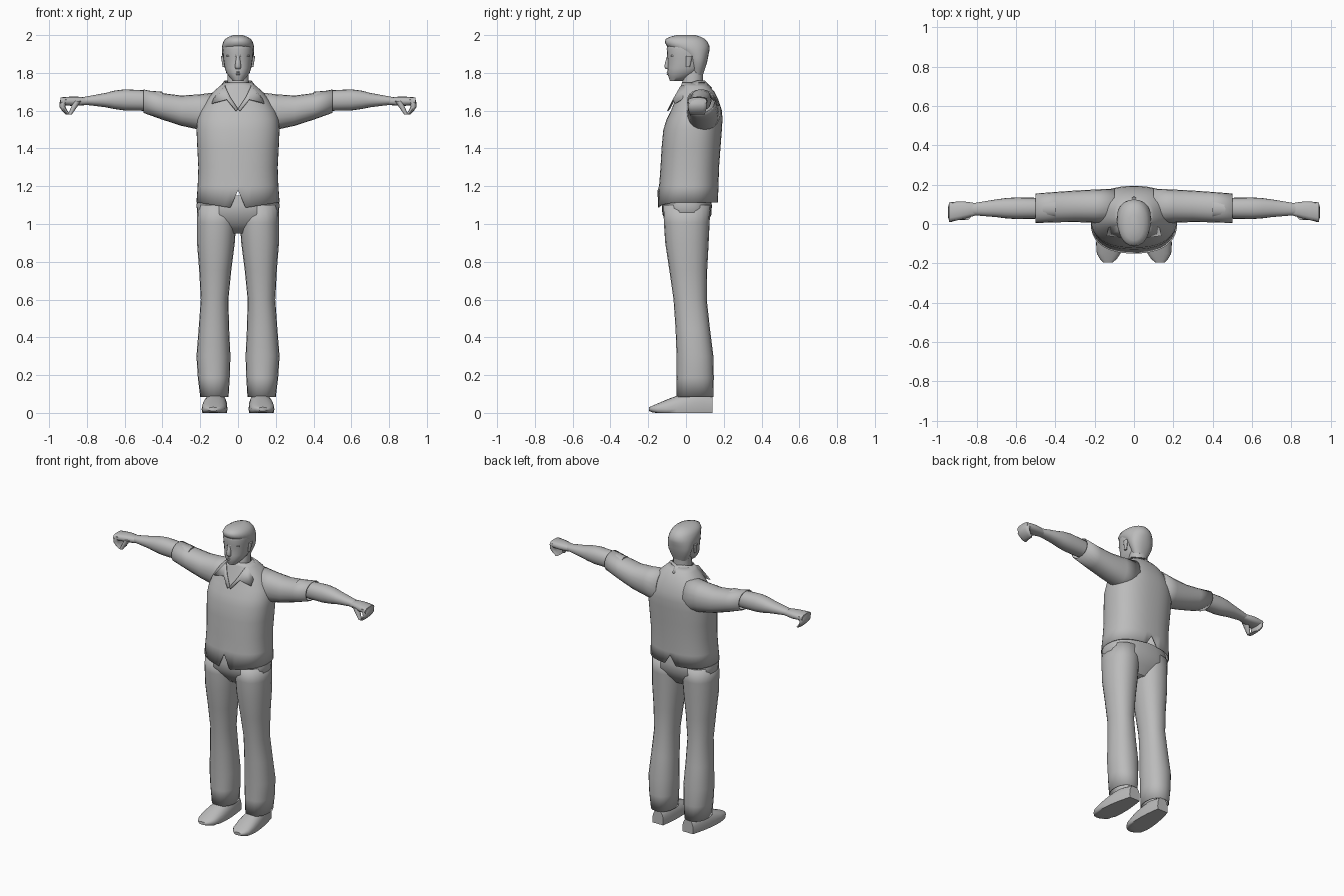
import bpy, bmesh
from math import cos, sin, tau, copysign
from mathutils import Vector

cube = bpy.data.objects.get("Cube")
if cube:
    bpy.data.objects.remove(cube, do_unlink=True)

GREY = (0.5, 0.5, 0.5, 1)
grey = bpy.data.materials.new("plain_grey")
grey.use_nodes = True
grey.diffuse_color = GREY
grey.node_tree.nodes["Principled BSDF"].inputs["Base Color"].default_value = GREY


def finish(name, bm, mirror=False, cloth=False):
    """Turn a bmesh into a smooth shaded object, optionally mirrored or given thickness."""
    bmesh.ops.recalc_face_normals(bm, faces=bm.faces)
    mesh = bpy.data.meshes.new(name)
    bm.to_mesh(mesh)
    bm.free()
    mesh.materials.append(grey)
    obj = bpy.data.objects.new(name, mesh)
    bpy.context.collection.objects.link(obj)
    bpy.ops.object.select_all(action="DESELECT")
    obj.select_set(True)
    bpy.context.view_layer.objects.active = obj
    bpy.ops.object.shade_smooth_by_angle(angle=0.9)
    if mirror:
        obj.modifiers.new("mirror", "MIRROR")
    if cloth:
        obj.modifiers.new("cloth", "SOLIDIFY").thickness = 0.006


# Each ring holds its position along the axis, then its centre and half sizes across it
def level(z, wide, front, back, x=0):
    return Vector((z, x, (front + back) / 2, wide, (back - front) / 2))


def limb(x, y, z, deep, tall):
    return Vector((x, y, z, deep, tall))


def foot(y, wide, top):
    sole = 0.02
    return Vector((y, 0.12 - y * 0.06, sole, wide, top - sole))


def refine(rings):
    """Add a smoothly interpolated ring between each pair of rings."""
    padded = [rings[0] * 2 - rings[1], *rings, rings[-1] * 2 - rings[-2]]
    result = []
    for before, start, end, after in zip(padded, padded[1:], padded[2:], padded[3:]):
        result += [start, ((start + end) * 9 - before - after) / 16]
    return result + [rings[-1]]


def rounded(value, power):
    return copysign(abs(value) ** (2 / power), value) if abs(value) > 1e-6 else 0.0


def loft(name, axis, *rings, sides=20, power=2.2, mirror=False, cloth=False, adjust=None):
    """Skin refined rings along an axis; cloth parts stay open at the ends."""
    bm = bmesh.new()
    loops = []
    for index, (t, a, b, size_a, size_b) in enumerate(refine(rings)):
        loop = []
        for k in range(sides):
            angle = tau * k / sides
            u = a + size_a * rounded(cos(angle), power)
            v = b + size_b * rounded(sin(angle), power)
            co = {"x": (t, u, v), "y": (u, t, v), "z": (u, v, t)}[axis]
            loop.append(bm.verts.new(adjust(index, *co) if adjust else co))
        loops.append(loop)
    for low, high in zip(loops, loops[1:]):
        for k in range(sides):
            n = (k + 1) % sides
            bm.faces.new((low[k], low[n], high[n], high[k]))
    if not cloth:
        bm.faces.new(loops[0])
        bm.faces.new(loops[-1])
    finish(name, bm, mirror, cloth)


# Shirt body: the hem dips at the front and has a slit at the middle of front and back
def cut_hem(index, x, y, z):
    if index == 0:
        dip = 0.035 * (1 - abs(x) / 0.22) if y < 0 else 0
        z = 1.18 if abs(x) < 0.001 else 1.115 - dip
    return x, y, z


loft("shirt_body", "z",
     level(z=1.1, wide=0.22, front=-0.15, back=0.17),
     level(z=1.3, wide=0.21, front=-0.135, back=0.175),
     level(z=1.5, wide=0.22, front=-0.12, back=0.19),
     level(z=1.6, wide=0.2, front=-0.08, back=0.19),
     level(z=1.7, wide=0.13, front=-0.04, back=0.15),
     level(z=1.75, wide=0.07, front=-0.02, back=0.1),
     sides=48, power=2.4, cloth=True, adjust=cut_hem)

# Short sleeves, open at the cuff
loft("sleeves", "x",
     limb(x=0.1, y=0.09, z=1.59, deep=0.09, tall=0.11),
     limb(x=0.3, y=0.09, z=1.6, deep=0.08, tall=0.08),
     limb(x=0.5, y=0.08, z=1.65, deep=0.075, tall=0.062),
     mirror=True, cloth=True)

# Collar and lapels: a folded strip from the nape to the bottom of the neckline
fold = [(0, 0.1, 1.76), (0.07, 0.06, 1.76), (0.07, -0.03, 1.73),
        (0.04, -0.06, 1.67), (0, -0.09, 1.61)]
edge = [(0, 0.14, 1.72), (0.11, 0.06, 1.71), (0.14, -0.06, 1.64),
        (0.06, -0.07, 1.66), (0.01, -0.1, 1.6)]
bm = bmesh.new()
inner, outer = [[bm.verts.new(point) for point in line] for line in (fold, edge)]
for k in range(len(fold) - 1):
    bm.faces.new((inner[k], inner[k + 1], outer[k + 1], outer[k]))
finish("collar", bm, mirror=True, cloth=True)

# Bare forearms and loosely closed hands
loft("forearms", "x",
     limb(x=0.4, y=0.08, z=1.65, deep=0.05, tall=0.05),
     limb(x=0.6, y=0.08, z=1.657, deep=0.055, tall=0.056),
     limb(x=0.7, y=0.08, z=1.656, deep=0.045, tall=0.038),
     limb(x=0.82, y=0.075, z=1.652, deep=0.03, tall=0.02),
     mirror=True)
loft("palms", "x",
     limb(x=0.8, y=0.075, z=1.65, deep=0.03, tall=0.02),
     limb(x=0.87, y=0.07, z=1.65, deep=0.045, tall=0.025),
     limb(x=0.94, y=0.06, z=1.65, deep=0.05, tall=0.02),
     sides=12, power=2.6, mirror=True)
loft("curled_fingers", "z",
     level(z=1.66, wide=0.02, front=0.015, back=0.11, x=0.92),
     level(z=1.62, wide=0.016, front=0.01, back=0.11, x=0.93),
     level(z=1.58, wide=0.012, front=0.02, back=0.1, x=0.9),
     sides=12, power=2.8, mirror=True)
loft("thumbs", "z",
     level(z=1.65, wide=0.02, front=0.02, back=0.07, x=0.85),
     level(z=1.58, wide=0.01, front=0.02, back=0.04, x=0.89),
     sides=12, mirror=True)

# Trousers with open cuffs
loft("trouser_hips", "z",
     level(z=1.15, wide=0.21, front=-0.12, back=0.13),
     level(z=1.05, wide=0.215, front=-0.125, back=0.135),
     level(z=0.95, wide=0.1, front=-0.05, back=0.07),
     sides=28, power=2.5)
loft("trouser_legs", "z",
     level(z=1.1, wide=0.105, front=-0.12, back=0.13, x=0.11),
     level(z=0.9, wide=0.1, front=-0.11, back=0.12, x=0.117),
     level(z=0.6, wide=0.073, front=-0.066, back=0.11, x=0.124),
     level(z=0.3, wide=0.09, front=-0.05, back=0.145, x=0.13),
     level(z=0.085, wide=0.075, front=-0.05, back=0.145, x=0.125),
     mirror=True, cloth=True)

# Shoes, flattened at the sole
loft("shoes", "y",
     foot(y=-0.195, wide=0.025, top=0.03),
     foot(y=-0.15, wide=0.06, top=0.05),
     foot(y=-0.05, wide=0.067, top=0.09),
     foot(y=0.05, wide=0.058, top=0.11),
     foot(y=0.14, wide=0.04, top=0.09),
     power=2.4, mirror=True, adjust=lambda i, x, y, z: (x, y, max(z, 0)))

# Neck and head
loft("neck", "z",
     level(z=1.6, wide=0.06, front=-0.04, back=0.1),
     level(z=1.75, wide=0.057, front=-0.02, back=0.09),
     level(z=1.85, wide=0.055, front=0, back=0.095))
loft("head", "z",
     level(z=1.756, wide=0.026, front=-0.085, back=-0.02),
     level(z=1.8, wide=0.062, front=-0.098, back=0.065),
     level(z=1.85, wide=0.074, front=-0.096, back=0.1),
     level(z=1.9, wide=0.08, front=-0.1, back=0.11),
     level(z=1.95, wide=0.078, front=-0.1, back=0.1),
     level(z=1.98, wide=0.05, front=-0.07, back=0.08),
     sides=24)

# Hair, with the fringe swept up at the front
loft("hair", "z",
     level(z=1.79, wide=0.05, front=0.03, back=0.09),
     level(z=1.85, wide=0.077, front=0.015, back=0.11),
     level(z=1.9, wide=0.084, front=-0.02, back=0.12),
     level(z=1.94, wide=0.085, front=-0.1, back=0.125),
     level(z=1.98, wide=0.068, front=-0.108, back=0.1),
     level(z=2, wide=0.025, front=-0.05, back=0.05),
     sides=24)

# Facial features and ears
loft("nose", "z",
     level(z=1.89, wide=0.009, front=-0.1, back=-0.08),
     level(z=1.835, wide=0.016, front=-0.115, back=-0.08),
     level(z=1.82, wide=0.012, front=-0.105, back=-0.08),
     sides=12)
loft("brows", "x",
     limb(x=0.01, y=-0.094, z=1.89, deep=0.007, tall=0.006),
     limb(x=0.06, y=-0.07, z=1.89, deep=0.007, tall=0.004),
     sides=8, mirror=True)
for lip, height in (("upper_lip", 1.803), ("lower_lip", 1.793)):
    loft(lip, "x",
         limb(x=0, y=-0.096, z=height, deep=0.007, tall=0.005),
         limb(x=0.025, y=-0.083, z=height, deep=0.004, tall=0.002),
         sides=8, mirror=True)
loft("ears", "z",
     level(z=1.83, wide=0.006, front=0, back=0.02, x=0.075),
     level(z=1.89, wide=0.009, front=0, back=0.035, x=0.082),
     sides=12, mirror=True)
